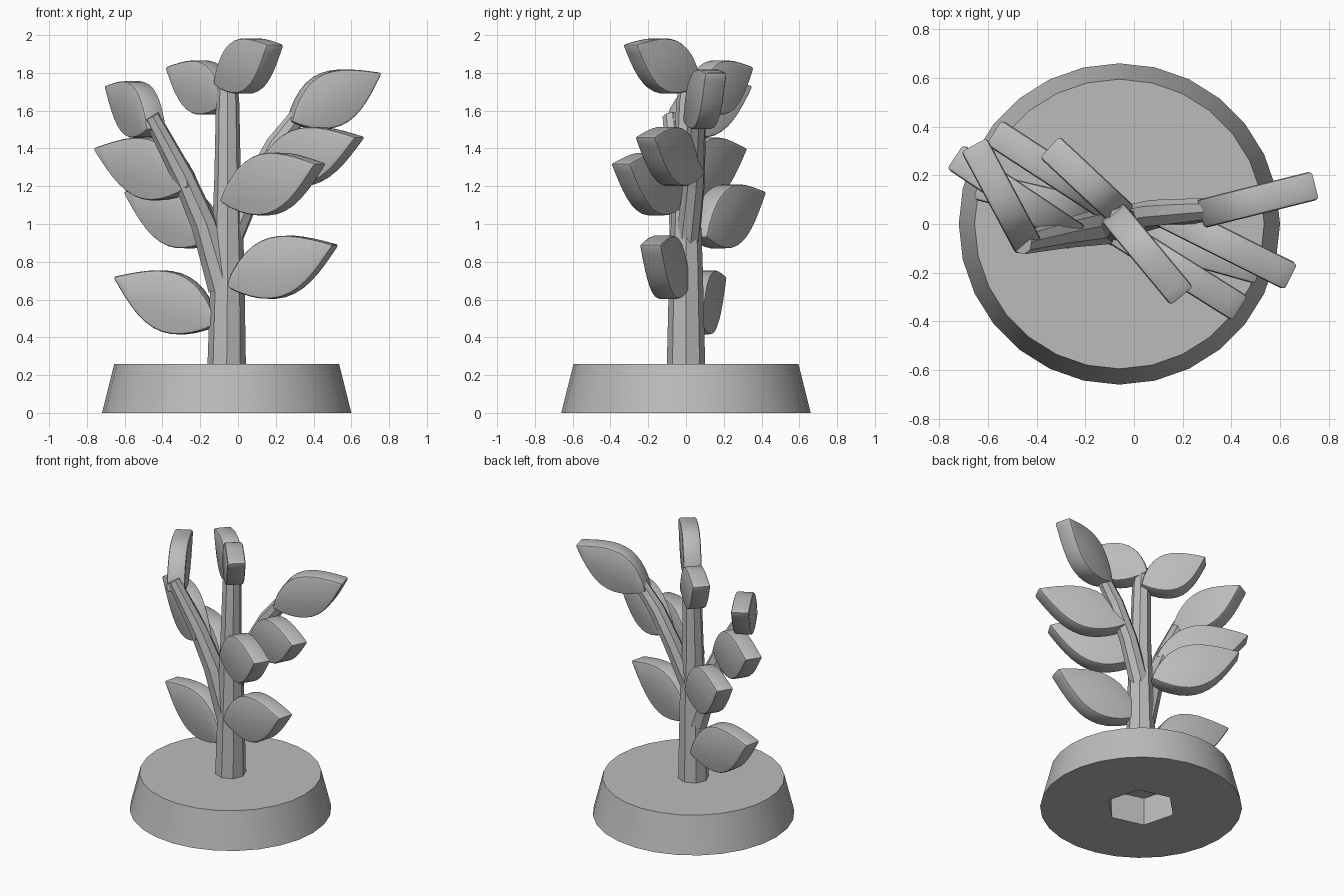
import bpy
import math
from mathutils import Vector, Matrix

cube = bpy.data.objects.get("Cube")
if cube:
    bpy.data.objects.remove(cube)

GREY = (0.5, 0.5, 0.5, 1)
grey = bpy.data.materials.new("plain grey")
grey.use_nodes = True
grey.diffuse_color = GREY
grey.node_tree.nodes["Principled BSDF"].inputs["Base Color"].default_value = GREY


def select(obj):
    bpy.ops.object.select_all(action='DESELECT')
    obj.select_set(True)
    bpy.context.view_layer.objects.active = obj


def finish(obj):
    """Apply modifiers, smooth the gentle edges and colour the part."""
    select(obj)
    for mod in list(obj.modifiers):
        bpy.ops.object.modifier_apply(modifier=mod.name)
    obj.data.materials.clear()
    obj.data.materials.append(grey)
    bpy.ops.object.shade_smooth_by_angle(angle=math.radians(35))


def stem(name, points):
    """Tapered tube through (x, y, z, radius) points."""
    curve = bpy.data.curves.new(name, 'CURVE')
    curve.dimensions = '3D'
    curve.bevel_depth = 1
    curve.bevel_resolution = 2
    curve.use_fill_caps = True
    spline = curve.splines.new('POLY')
    spline.points.add(len(points) - 1)
    for p, (x, y, z, r) in zip(spline.points, points):
        p.co = (x, y, z, 1)
        p.radius = r
    obj = bpy.data.objects.new(name, curve)
    bpy.context.collection.objects.link(obj)
    select(obj)
    bpy.ops.object.convert(target='MESH')
    finish(bpy.context.object)


def leaf(name, base, tip, half_width, thick=0.12, steps=12):
    """Thick pointed blade standing upright between base and tip."""
    base, tip = Vector(base), Vector(tip)
    along = (tip - base).normalized()
    side = along.cross(Vector((0, 0, 1))).normalized()
    up = side.cross(along)
    length = (tip - base).length
    ts = [i / steps for i in range(steps + 1)]
    width = lambda t: half_width * math.sin(math.pi * t ** 0.88)
    outline = [(t * length, width(t)) for t in ts]
    outline += [(t * length, -width(t)) for t in ts[-2:0:-1]]
    n = len(outline)
    verts = [base + along * a + up * b + side * s * thick / 2
             for s in (-1, 1) for a, b in outline]
    faces = [list(range(n)), list(range(2 * n - 1, n - 1, -1))]
    faces += [(i, i + n, (i + 1) % n + n, (i + 1) % n) for i in range(n)]
    mesh = bpy.data.meshes.new(name)
    mesh.from_pydata(verts, [], faces)
    mesh.update()
    obj = bpy.data.objects.new(name, mesh)
    bpy.context.collection.objects.link(obj)
    select(obj)
    bpy.ops.object.mode_set(mode='EDIT')
    bpy.ops.mesh.select_all(action='SELECT')
    bpy.ops.mesh.normals_make_consistent(inside=False)
    bpy.ops.object.mode_set(mode='OBJECT')
    # Soften the rim but keep the tip crisp
    bevel = obj.modifiers.new("rim", 'BEVEL')
    bevel.width = 0.014
    bevel.segments = 2
    bevel.limit_method = 'ANGLE'
    bevel.angle_limit = math.radians(80)
    finish(obj)


# Tapered round base with a hexagonal socket underneath
bpy.ops.mesh.primitive_cone_add(vertices=28, radius1=0.66, radius2=0.595,
                                depth=0.26, location=(-0.06, 0, 0.13))
pot = bpy.context.object
pot.name = "round_base"
bpy.ops.mesh.primitive_cylinder_add(vertices=6, radius=0.23, depth=0.4,
                                    location=(-0.06, 0, 0),
                                    rotation=(0, 0, math.radians(15)))
cutter = bpy.context.object
cutter.name = "socket_cutter"
cutter.hide_render = True
cut = pot.modifiers.new("socket", 'BOOLEAN')
cut.operation = 'DIFFERENCE'
cut.solver = 'EXACT'
cut.object = cutter
finish(pot)
bpy.data.objects.remove(cutter)

# Trunk and branches
stem("trunk", [(-0.06, 0, 0.24, 0.102), (-0.055, 0, 0.8, 0.088),
               (-0.055, 0, 1.25, 0.07), (-0.055, 0.01, 1.64, 0.062),
               (-0.055, 0.02, 1.78, 0.05)])
stem("right_branch", [(-0.08, 0, 0.66, 0.08), (-0.18, -0.02, 1.0, 0.07),
                      (-0.29, -0.04, 1.25, 0.06), (-0.46, -0.08, 1.57, 0.045)])
stem("left_branch", [(-0.04, 0.01, 0.92, 0.065), (0.08, 0.04, 1.2, 0.06),
                     (0.2, 0.05, 1.42, 0.055), (0.34, 0.06, 1.6, 0.045)])

# Leaves: base, tip, half width
LEAVES = {
    "low_right_leaf": ((-0.1, 0.03, 0.47), (-0.65, 0.16, 0.72), 0.16),
    "low_left_leaf": ((-0.05, -0.03, 0.67), (0.52, -0.19, 0.89), 0.16),
    "middle_right_leaf": ((-0.09, 0.06, 0.93), (-0.58, 0.38, 1.17), 0.16),
    "middle_left_leaf": ((-0.07, -0.03, 1.12), (0.44, -0.35, 1.32), 0.16),
    "outer_right_leaf": ((-0.23, -0.06, 1.2), (-0.74, 0.28, 1.4), 0.16),
    "outer_left_leaf": ((0.11, 0.05, 1.27), (0.65, -0.22, 1.46), 0.15),
    "upper_right_leaf": ((-0.43, -0.1, 1.5), (-0.66, 0.33, 1.73), 0.14),
    "upper_left_leaf": ((0.27, 0.04, 1.54), (0.75, 0.16, 1.8), 0.145),
    "top_right_leaf": ((-0.04, 0.03, 1.63), (-0.35, 0.32, 1.83), 0.14),
    "top_left_leaf": ((-0.09, 0.05, 1.74), (0.2, -0.3, 1.95), 0.14),
}
for name, (base, tip, half_width) in LEAVES.items():
    leaf(name, base, tip, half_width)
